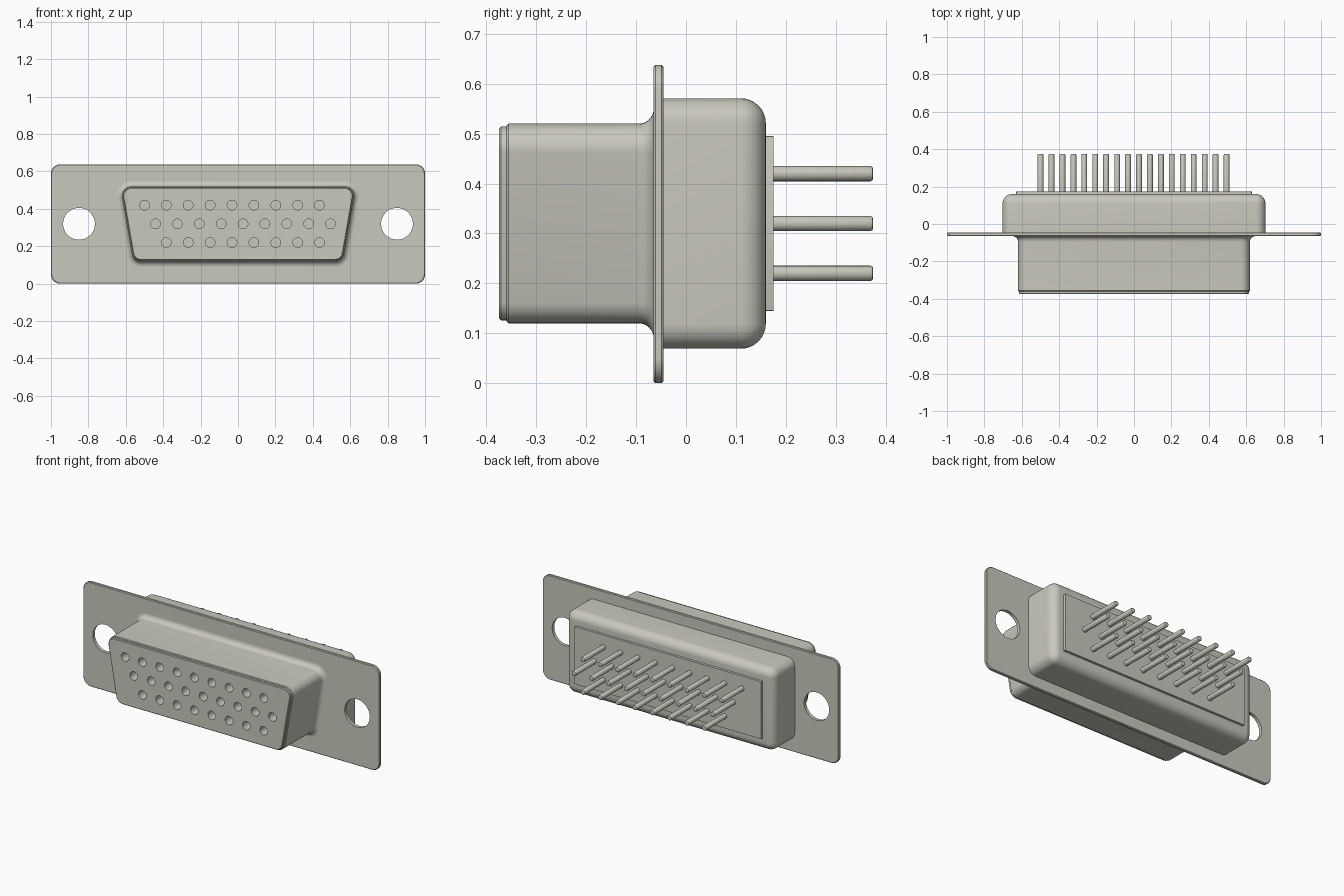
import bpy, bmesh, math

cube = bpy.data.objects.get("Cube")
if cube:
    bpy.data.objects.remove(cube, do_unlink=True)

metal = bpy.data.materials.new("warm_grey_metal")
metal.use_nodes = True
colour = (0.59, 0.58, 0.51, 1)
metal.diffuse_color = colour
metal.node_tree.nodes["Principled BSDF"].inputs["Base Color"].default_value = colour


def trapezoid(top_x, top_z, low_x, low_z, tilt=0):
    """Corner arcs as (centre x, centre z, start angle, end angle)."""
    return [(top_x, top_z, -tilt, 90), (-top_x, top_z, 90, 180 + tilt),
            (-low_x, low_z, 180 + tilt, 270), (low_x, low_z, 270, 360 - tilt)]


def dot(x, z):
    """Full circle made of four quarter arcs."""
    return [(x, z, a, a + 90) for a in (0, 90, 180, 270)]


def ring(bm, corners, y, r, steps):
    verts = []
    for cx, cz, a0, a1 in corners:
        for i in range(steps + 1):
            a = math.radians(a0 + (a1 - a0) * i / steps)
            verts.append(bm.verts.new((cx + r * math.cos(a), y, cz + r * math.sin(a))))
    return verts


def loft(name, outlines, stations, steps=8):
    """Skin each outline through (y, corner radius) stations and cap the ends."""
    bm = bmesh.new()
    for corners in outlines:
        rings = [ring(bm, corners, y, r, steps) for y, r in stations]
        for lower, upper in zip(rings, rings[1:]):
            for i in range(len(lower)):
                j = (i + 1) % len(lower)
                bm.faces.new((lower[i], lower[j], upper[j], upper[i]))
        bm.faces.new(rings[0])
        bm.faces.new(rings[-1])
    bmesh.ops.remove_doubles(bm, verts=bm.verts, dist=1e-5)
    bmesh.ops.recalc_face_normals(bm, faces=bm.faces)
    mesh = bpy.data.meshes.new(name)
    bm.to_mesh(mesh)
    bm.free()
    obj = bpy.data.objects.new(name, mesh)
    bpy.context.collection.objects.link(obj)
    mesh.materials.append(metal)
    return obj


def select(obj):
    bpy.ops.object.select_all(action='DESELECT')
    obj.select_set(True)
    bpy.context.view_layer.objects.active = obj


def cut(obj, cutter):
    select(obj)
    mod = obj.modifiers.new("holes", 'BOOLEAN')
    mod.operation = 'DIFFERENCE'
    mod.solver = 'EXACT'
    mod.object = cutter
    bpy.ops.object.modifier_apply(modifier=mod.name)
    bpy.data.objects.remove(cutter, do_unlink=True)


# Contact layout: three staggered rows
contacts = [dot(start + 0.117 * i, z)
            for start, z, count in ((-0.5, 0.42, 9), (-0.441, 0.32, 9), (-0.383, 0.22, 8))
            for i in range(count)]

# Mounting plate with two screw holes
plate = loft("mounting_plate", [trapezoid(0.95, 0.588, 0.95, 0.05)],
             [(-0.065, 0.046), (-0.061, 0.05), (-0.049, 0.05), (-0.045, 0.046)])
cut(plate, loft("screw_hole_cutter", [dot(-0.85, 0.32), dot(0.85, 0.32)],
                [(-0.2, 0.085), (0.1, 0.085)], 12))

# Front shell, flared into the plate
d_shape = trapezoid(0.57, 0.47, 0.518, 0.17, 10)
flare = 0.03
stations = [(-0.055, 0.05 + flare)]
for i in range(9):
    a = math.radians(90 * i / 8)
    stations.append((-0.065 - flare * (1 - math.cos(a)), 0.05 + flare * (1 - math.sin(a))))
stations += [(-0.356, 0.05), (-0.36, 0.046)]
shell = loft("front_shell", [d_shape], stations)

# Contact face with sockets
face = loft("contact_face", [d_shape],
            [(-0.2, 0.044), (-0.371, 0.044), (-0.375, 0.04)])
cut(face, loft("socket_cutter", contacts, [(-0.4, 0.026), (-0.3, 0.026)], 5))
# Matching openings in the shell behind the face
cut(shell, loft("shell_socket_cutter", contacts, [(-0.4, 0.026), (-0.3, 0.026)], 5))

# Rear housing with rounded back edges
stations = [(-0.05, 0.05)]
for i in range(9):
    a = math.radians(90 * i / 8)
    stations.append((0.11 + 0.05 * math.sin(a), 0.05 * math.cos(a)))
housing = loft("rear_housing", [trapezoid(0.653, 0.521, 0.653, 0.119)], stations)

# Rear panel and solder pins
panel = loft("rear_panel", [trapezoid(0.628, 0.493, 0.628, 0.147)],
             [(0.15, 0.002), (0.175, 0.002)], 2)
pins = loft("rear_pins", contacts,
            [(0.16, 0.0155), (0.369, 0.0155), (0.3735, 0.0135), (0.375, 0.01)], 4)

for obj in (plate, shell, face, housing, panel, pins):
    select(obj)
    bpy.ops.object.shade_smooth_by_angle(angle=math.radians(35))
